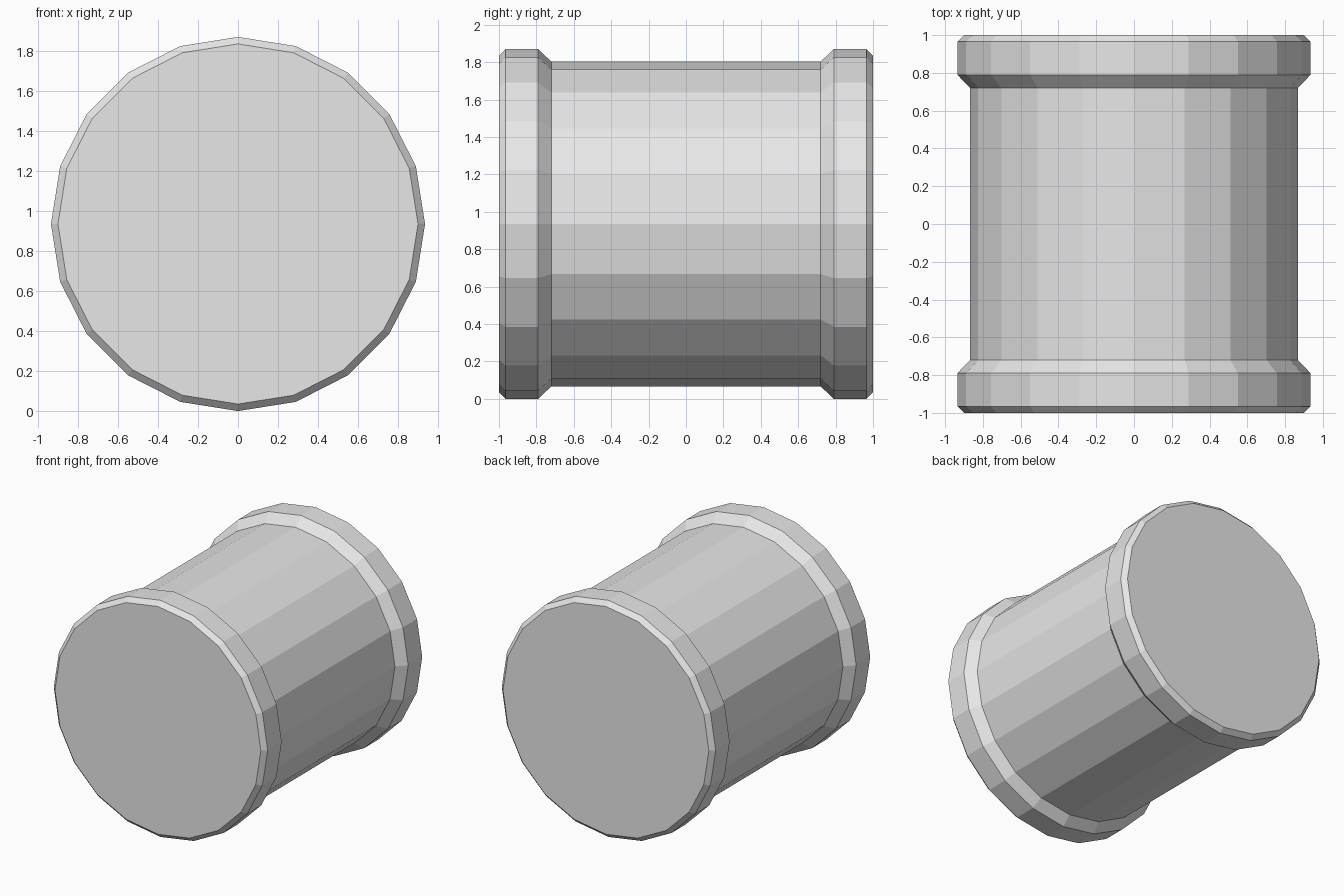
import bpy
import bmesh
from math import sin, cos, tau

# Remove the default cube
cube = bpy.data.objects.get("Cube")
if cube:
    bpy.data.objects.remove(cube, do_unlink=True)

SIDES = 20
CENTRE_Z = 0.935

# Plain grey material
grey = bpy.data.materials.new("light_grey")
grey.use_nodes = True
colour = (0.8, 0.8, 0.8, 1)
grey.diffuse_color = colour
grey.node_tree.nodes["Principled BSDF"].inputs["Base Color"].default_value = colour

# Half profile as (y, radius): chamfered end, collar, slope down to the pipe
half = [(-1, 0.9), (-0.965, 0.935), (-0.79, 0.935), (-0.72, 0.868)]
profile = half + [(-y, r) for y, r in reversed(half)]

# Lathe the profile around the y axis
bm = bmesh.new()
rings = []
for y, r in profile:
    angles = [tau * i / SIDES for i in range(SIDES)]
    rings.append([bm.verts.new((r * sin(a), y, r * cos(a))) for a in angles])
for a, b in zip(rings, rings[1:]):
    for i in range(SIDES):
        j = (i + 1) % SIDES
        bm.faces.new((a[i], a[j], b[j], b[i]))

# Flat end caps
bm.faces.new(rings[0])
bm.faces.new(rings[-1])
bmesh.ops.recalc_face_normals(bm, faces=bm.faces)

mesh = bpy.data.meshes.new("flanged_pipe")
bm.to_mesh(mesh)
bm.free()
mesh.materials.append(grey)
pipe = bpy.data.objects.new("flanged_pipe", mesh)
pipe.location.z = CENTRE_Z
bpy.context.collection.objects.link(pipe)
